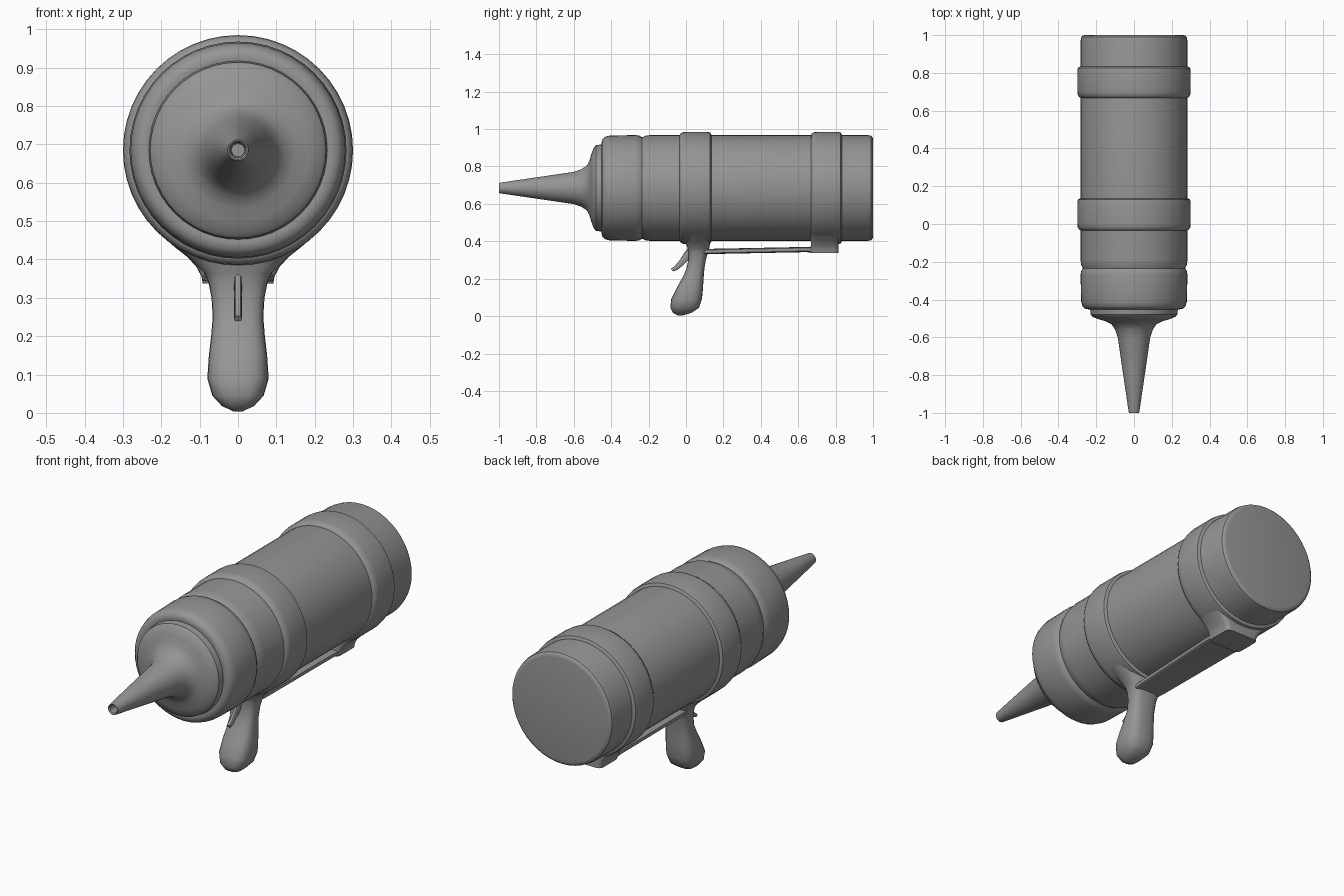
import bpy, bmesh, math

cube = bpy.data.objects.get("Cube")
if cube:
    bpy.data.objects.remove(cube, do_unlink=True)

grey = bpy.data.materials.new("plain grey")
grey.use_nodes = True
grey.diffuse_color = (0.3, 0.3, 0.3, 1)
grey.node_tree.nodes["Principled BSDF"].inputs["Base Color"].default_value = (0.3, 0.3, 0.3, 1)
AXIS_Z = 0.685


def skin(name, rings, angle=35):
    """Join closed rings of points into one capped, smooth-shaded part."""
    bm = bmesh.new()
    loops = [[bm.verts.new(p) for p in ring] for ring in rings]
    count = len(loops[0])
    for a, b in zip(loops, loops[1:]):
        for i in range(count):
            j = (i + 1) % count
            bm.faces.new((a[i], a[j], b[j], b[i]))
    bm.faces.new(loops[0])
    bm.faces.new(loops[-1])
    bmesh.ops.recalc_face_normals(bm, faces=bm.faces)
    mesh = bpy.data.meshes.new(name)
    bm.to_mesh(mesh)
    bm.free()
    mesh.materials.append(grey)
    obj = bpy.data.objects.new(name, mesh)
    bpy.context.collection.objects.link(obj)
    bpy.ops.object.select_all(action="DESELECT")
    obj.select_set(True)
    bpy.context.view_layer.objects.active = obj
    bpy.ops.object.shade_smooth_by_angle(angle=math.radians(angle))
    return obj


def lathe(name, profile, sides=48):
    """Turn (y, radius) pairs around the barrel axis."""
    turns = [2 * math.pi * i / sides for i in range(sides)]
    return skin(name, [[(r * math.sin(t), y, AXIS_Z + r * math.cos(t)) for t in turns]
                       for y, r in profile])


def rounded(half_a, half_b, power, sides=24):
    """Superellipse outline."""
    points = []
    for i in range(sides):
        t = 2 * math.pi * i / sides
        c, s = math.cos(t), math.sin(t)
        points.append((half_a * math.copysign(abs(c) ** power, c),
                       half_b * math.copysign(abs(s) ** power, s)))
    return points


def upright(name, sections, power):
    """Loft level sections: z, front y, back y, half width."""
    return skin(name, [[(x, (y0 + y1) / 2 + y, z)
                        for x, y in rounded(w, (y1 - y0) / 2, power)]
                       for z, y0, y1, w in sections], 50)


# Hollow-tipped nozzle flowing into the front cap
lathe("nozzle", [(-0.93, 0.017), (-0.995, 0.02), (-1, 0.024), (-1, 0.027), (-0.99, 0.029),
                 (-0.8, 0.057), (-0.6, 0.086), (-0.56, 0.1), (-0.53, 0.12), (-0.515, 0.15),
                 (-0.505, 0.185), (-0.492, 0.218), (-0.48, 0.229), (-0.44, 0.234)])

# Front collar with a shallow groove behind it
lathe("front_collar", [(-0.445, 0.22), (-0.452, 0.24), (-0.448, 0.26), (-0.435, 0.273),
                       (-0.41, 0.28), (-0.27, 0.283), (-0.25, 0.28), (-0.235, 0.271)])

# Main barrel
lathe("barrel", [(-0.235, 0.271), (-0.215, 0.28), (-0.19, 0.283), (0.97, 0.283),
                 (0.99, 0.279), (0.998, 0.27), (1, 0.26)])

# Two raised bands
for name, y0, y1 in (("front_band", -0.035, 0.137), ("rear_band", 0.667, 0.835)):
    lathe(name, [(y0, 0.281), (y0 + 0.005, 0.29), (y0 + 0.018, 0.298), (y0 + 0.035, 0.3),
                 (y1 - 0.025, 0.3), (y1 - 0.008, 0.297), (y1, 0.281)])

# Grip flaring up into the front band
upright("handle", [(0.004, -0.045, -0.015, 0.012), (0.018, -0.07, 0.03, 0.042),
                   (0.045, -0.084, 0.07, 0.067), (0.09, -0.079, 0.085, 0.08),
                   (0.15, -0.05, 0.091, 0.076), (0.2, -0.022, 0.094, 0.07),
                   (0.25, 0.002, 0.098, 0.066), (0.3, 0.012, 0.106, 0.069),
                   (0.34, 0.012, 0.117, 0.077), (0.365, 0.008, 0.125, 0.088),
                   (0.4, -0.005, 0.13, 0.124), (0.43, -0.012, 0.132, 0.162),
                   (0.47, -0.015, 0.134, 0.208)], 0.7)

# Bracket under the rear band
upright("rear_bracket", [(0.337, 0.665, 0.815, 0.092), (0.355, 0.662, 0.815, 0.095),
                         (0.38, 0.668, 0.815, 0.108), (0.41, 0.668, 0.815, 0.135),
                         (0.46, 0.668, 0.815, 0.19)], 0.25)

# Thin flat rail joining grip and bracket
skin("rail", [[(x, y, z + dz) for x, dz in rounded(w, 0.014, 0.4)]
              for y, z, w in ((0.07, 0.345, 0.07), (0.14, 0.346, 0.075),
                              (0.64, 0.356, 0.09), (0.7, 0.353, 0.092))])

# Slim slanted trigger
skin("trigger", [[(x, y + d * 0.6, z - d * 0.8) for x, d in rounded(0.01, t, 0.6, 12)]
                 for y, z, t in ((-0.075, 0.246, 0.009), (-0.055, 0.256, 0.012),
                                 (-0.025, 0.285, 0.016), (0.005, 0.322, 0.022),
                                 (0.03, 0.35, 0.024))])
